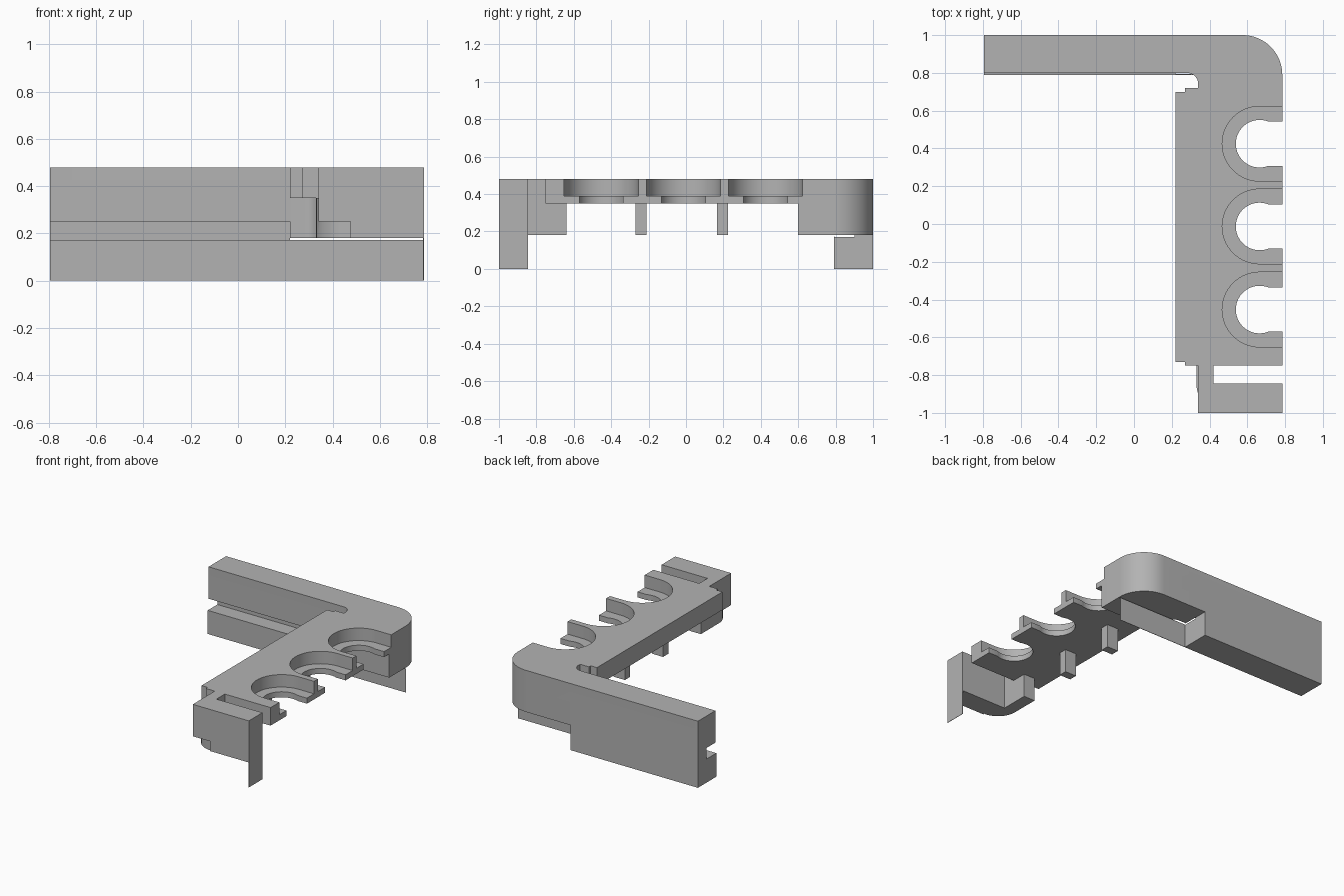
import bpy
import bmesh
from math import cos, sin, radians

cube = bpy.data.objects.get("Cube")
if cube:
    bpy.data.objects.remove(cube, do_unlink=True)

grey = bpy.data.materials.new("plain grey")
grey.use_nodes = True
grey.diffuse_color = (0.45, 0.45, 0.45, 1)
grey.node_tree.nodes["Principled BSDF"].inputs["Base Color"].default_value = (0.45, 0.45, 0.45, 1)


def arc(cx, cy, r, start, end, steps=16):
    angles = [radians(start + (end - start) * i / steps) for i in range(steps + 1)]
    return [(cx + r * cos(a), cy + r * sin(a)) for a in angles]


def prism(name, outline, low, high):
    bm = bmesh.new()
    face = bm.faces.new([bm.verts.new((x, y, low)) for x, y in outline])
    top = bmesh.ops.extrude_face_region(bm, geom=[face])["geom"]
    verts = [v for v in top if isinstance(v, bmesh.types.BMVert)]
    bmesh.ops.translate(bm, verts=verts, vec=(0, 0, high - low))
    bmesh.ops.recalc_face_normals(bm, faces=bm.faces)
    mesh = bpy.data.meshes.new(name)
    bm.to_mesh(mesh)
    bm.free()
    mesh.materials.append(grey)
    obj = bpy.data.objects.new(name, mesh)
    bpy.context.collection.objects.link(obj)
    return obj


def box(name, x0, x1, y0, y1, z0, z1):
    return prism(name, [(x0, y0), (x1, y0), (x1, y1), (x0, y1)], z0, z1)


def combine(target, tool, operation):
    mod = target.modifiers.new(operation, "BOOLEAN")
    mod.operation = operation
    mod.solver = "EXACT"
    mod.object = tool
    bpy.context.view_layer.objects.active = target
    bpy.ops.object.modifier_apply(modifier=mod.name)
    bpy.data.objects.remove(tool, do_unlink=True)


RIGHT, LEFT, BACK, UNDER, TOP = 0.785, -0.795, 1.0, 0.18, 0.48
corner = arc(0.575, 0.79, 0.21, 0, 90)
inner_fillet = arc(0.28, 0.74, 0.06, 90, 0, 10)

# Top deck: arm, spine and front block in one outline
deck = [(LEFT, BACK), (LEFT, 0.8)] + inner_fillet + [
    (0.34, 0.72), (0.27, 0.72), (0.27, 0.7), (0.22, 0.7),
    (0.22, -0.73), (0.27, -0.73), (0.27, -0.75), (0.34, -0.75),
    (0.34, -1), (RIGHT, -1), (RIGHT, -0.845), (0.42, -0.845),
    (0.42, -0.75), (RIGHT, -0.75)] + corner
body = prism("bracket_body", deck, 0.35, TOP)

# Deep rounded corner
deep = [(0.34, 0.6), (RIGHT, 0.6)] + corner + [(0.22, BACK), (0.22, 0.8)] + inner_fillet
combine(body, prism("deep_corner", deep, UNDER, 0.42), "UNION")

# Arm with its long front groove
combine(body, box("arm_wall", LEFT, 0.22, 0.8, BACK, 0, 0.42), "UNION")
combine(body, box("arm_foot", LEFT, 0.22, 0.79, BACK, 0, 0.17), "UNION")
combine(body, box("groove", LEFT - 0.1, 0.22, 0.7, 0.9, 0.17, 0.25), "DIFFERENCE")

# Front block, stepped at its inner end, with a rounded leg behind it
combine(body, box("front_upper", 0.34, RIGHT, -1, -0.845, 0.25, 0.42), "UNION")
combine(body, box("front_lower", 0.475, RIGHT, -1, -0.845, UNDER, 0.42), "UNION")
leg = [(0.33, -0.64)] + arc(0.475, -0.845, 0.145, 180, 270, 10) + [
    (0.475, -0.845), (0.42, -0.845), (0.42, -0.64)]
combine(body, prism("leg", leg, UNDER, 0.35), "UNION")

# Pegs under the spine
for y in (-0.24, 0.195):
    combine(body, box("peg", 0.33, 0.42, y - 0.03, y + 0.03, UNDER, 0.4), "UNION")

# Three open seats: wide recess above, narrower hole with a throat below
for y in (0.425, -0.013, -0.453):
    recess = arc(0.665, y, 0.198, 90, 270, 32) + [(0.9, y - 0.198), (0.9, y + 0.198)]
    combine(body, prism("recess", recess, 0.39, 0.6), "DIFFERENCE")
    hole = arc(0.665, y, 0.126, 68, 292, 32) + [(0.9, y - 0.117), (0.9, y + 0.117)]
    combine(body, prism("hole", hole, 0.3, 0.6), "DIFFERENCE")

# Thin hanging plates
box("front_end_plate", RIGHT - 0.002, RIGHT + 0.001, -1, -0.845, 0, TOP)
box("back_skirt_plate", 0.22, RIGHT, 0.79, 0.793, 0, 0.172)

bpy.ops.object.select_all(action="DESELECT")
body.select_set(True)
bpy.context.view_layer.objects.active = body
bpy.ops.object.shade_smooth_by_angle(angle=radians(30))
